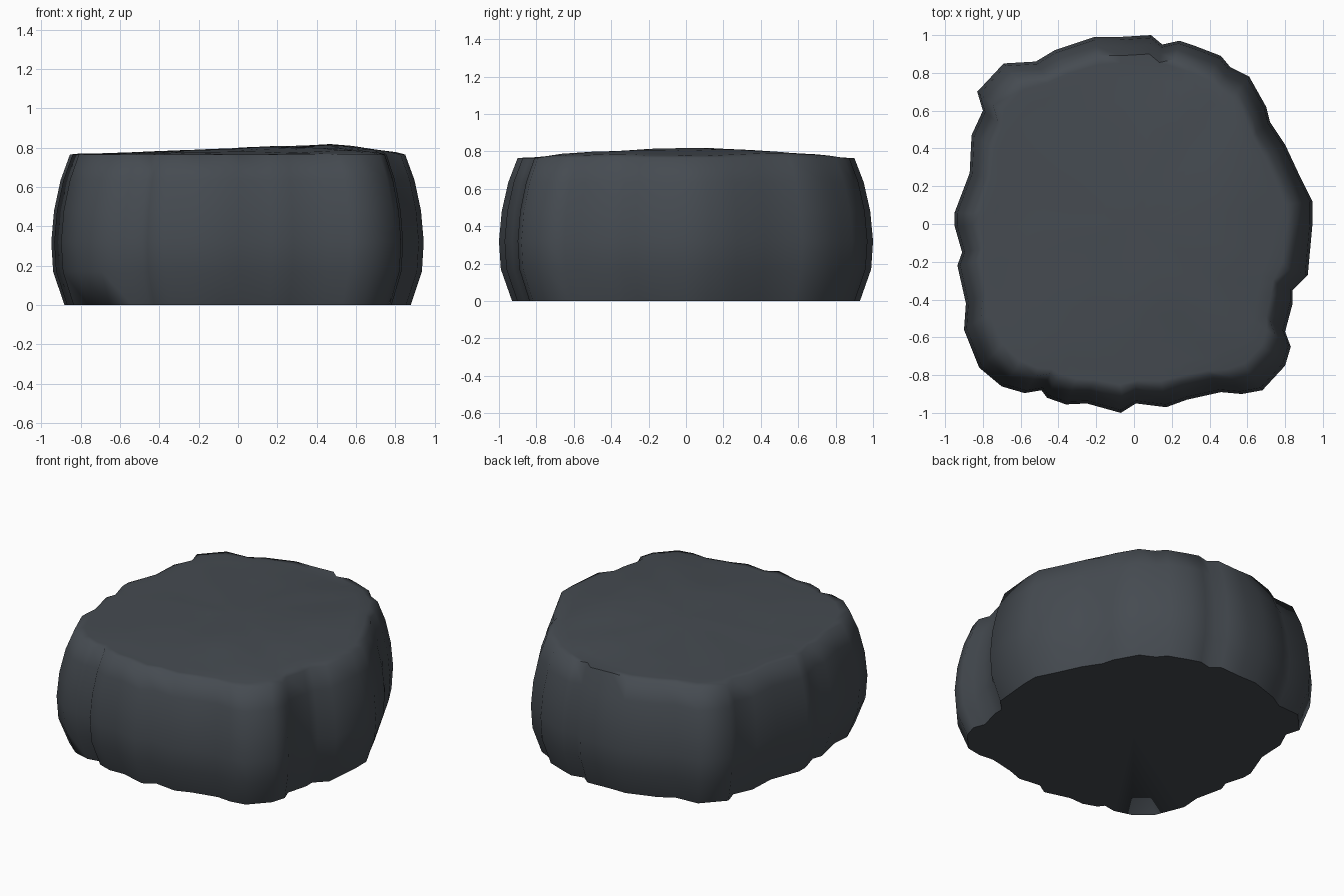
import bpy, bmesh
from mathutils import Vector, noise

if "Cube" in bpy.data.objects:
    bpy.data.objects.remove(bpy.data.objects["Cube"])

# Widest outline of the boulder, seen from above (clockwise)
OUTLINE = [(0.09, 1.0), (0.15, 0.95), (0.24, 0.97), (0.33, 0.94), (0.46, 0.89), (0.51, 0.83),
           (0.61, 0.78), (0.70, 0.62), (0.72, 0.54), (0.80, 0.42), (0.87, 0.27), (0.945, 0.12),
           (0.945, 0.0), (0.92, -0.27), (0.84, -0.35), (0.84, -0.42), (0.80, -0.57), (0.83, -0.65),
           (0.80, -0.75), (0.68, -0.88), (0.57, -0.90), (0.46, -0.89), (0.28, -0.93), (0.17, -0.97),
           (0.01, -0.95), (-0.07, -1.0), (-0.25, -0.95), (-0.36, -0.955), (-0.46, -0.92),
           (-0.49, -0.88), (-0.58, -0.895), (-0.70, -0.86), (-0.82, -0.76), (-0.90, -0.56),
           (-0.89, -0.42), (-0.935, -0.22), (-0.91, -0.15), (-0.95, -0.01), (-0.95, 0.06),
           (-0.87, 0.27), (-0.86, 0.47), (-0.80, 0.60), (-0.83, 0.70), (-0.69, 0.85),
           (-0.52, 0.86), (-0.42, 0.92), (-0.21, 0.99), (-0.08, 0.99)]
# Side profile: scale, height
SIDE = [(0.93, 0), (0.99, 0.17), (1.0, 0.32), (0.985, 0.48), (0.95, 0.635), (0.90, 0.765)]
# Top rings: scale, outline smoothing
TOP = [(0.865, 0.5), (0.79, 0.7), (0.66, 1), (0.52, 1), (0.36, 1), (0.18, 1)]

rough = [Vector(p) for p in OUTLINE]
n = len(rough)
smooth = rough
for _ in range(3):
    smooth = [(smooth[i - 1] + smooth[i] * 2 + smooth[(i + 1) % n]) / 4 for i in range(n)]


def top_height(x, y):
    """Gently tilted crown, highest to the right of centre."""
    ramp = max(0, min((x + 0.75) / 1.25, (0.86 - x) / 0.35, 1))
    dome = max(0, 1 - (y / 0.8) ** 2)
    return 0.768 + 0.05 * ramp * dome + 0.008 * noise.noise(Vector((x * 4, y * 4, 3)))


bm = bmesh.new()
rings = [[bm.verts.new((p.x * s, p.y * s, z)) for p in rough] for s, z in SIDE]
for s, blend in TOP:
    pts = [a.lerp(b, blend) * s for a, b in zip(rough, smooth)]
    rings.append([bm.verts.new((p.x, p.y, top_height(p.x, p.y))) for p in pts])
for low, high in zip(rings, rings[1:]):
    for i in range(n):
        j = (i + 1) % n
        bm.faces.new((low[i], low[j], high[j], high[i]))

# Close the crown and the flat base
for ring, z in ((rings[-1], top_height(0, 0)), (rings[0], 0)):
    centre = bm.verts.new((0, 0, z))
    for i in range(n):
        bm.faces.new((ring[i], ring[(i + 1) % n], centre))
bmesh.ops.recalc_face_normals(bm, faces=bm.faces)

mesh = bpy.data.meshes.new("boulder")
bm.to_mesh(mesh)
bm.free()
boulder = bpy.data.objects.new("boulder", mesh)
bpy.context.collection.objects.link(boulder)

# Dark slate stone
stone = bpy.data.materials.new("dark_stone")
stone.diffuse_color = (0.06, 0.07, 0.082, 1)
stone.use_nodes = True
stone.node_tree.nodes["Principled BSDF"].inputs["Base Color"].default_value = stone.diffuse_color
mesh.materials.append(stone)

bpy.context.view_layer.objects.active = boulder
boulder.select_set(True)
bpy.ops.object.shade_smooth_by_angle(angle=1.2)
